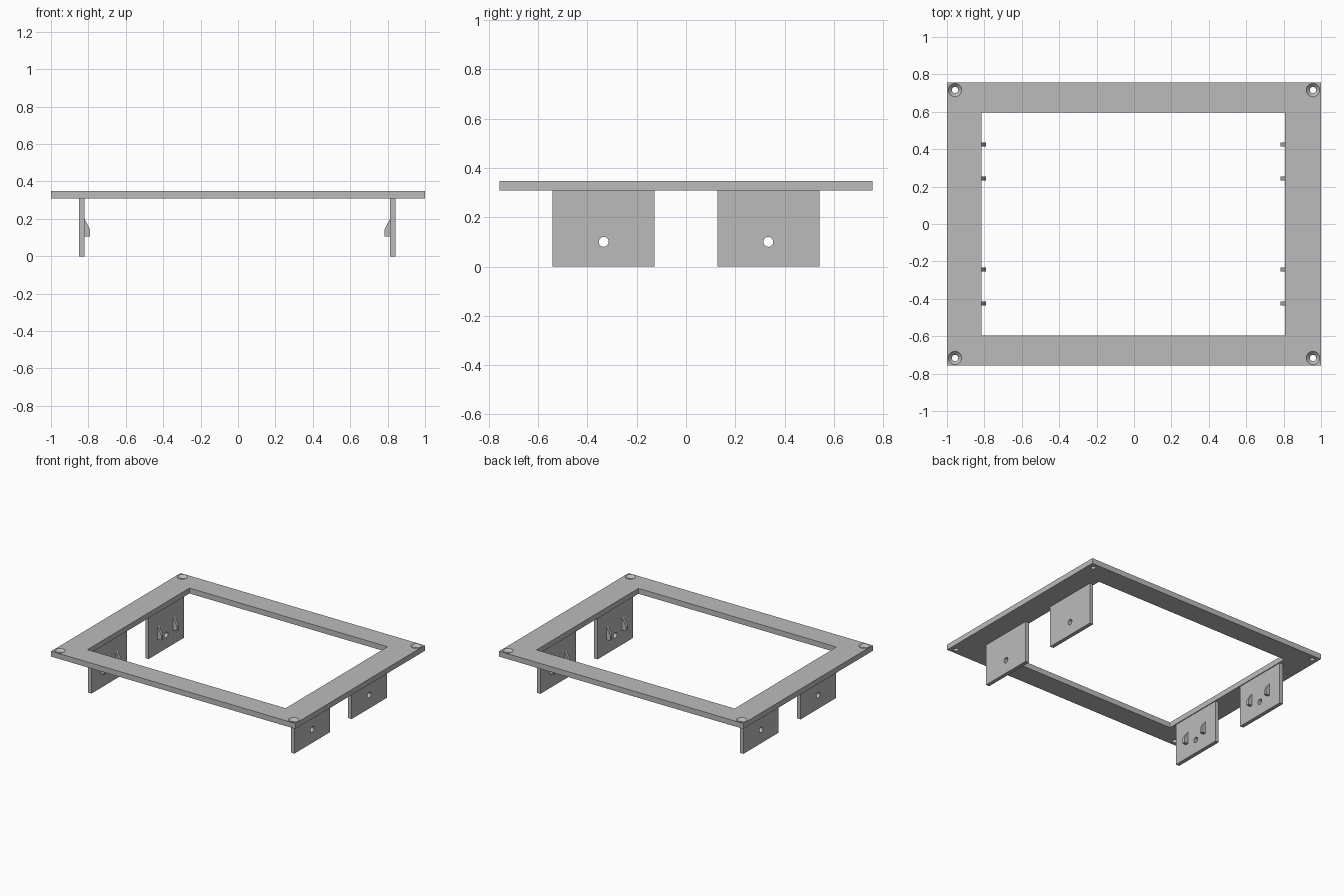
import bpy
import bmesh
from mathutils import Matrix, Vector

cube = bpy.data.objects.get("Cube")
if cube:
    bpy.data.objects.remove(cube, do_unlink=True)

grey = bpy.data.materials.new("plain grey")
grey.use_nodes = True
colour = (0.5, 0.5, 0.5, 1)
grey.diffuse_color = colour
grey.node_tree.nodes["Principled BSDF"].inputs["Base Color"].default_value = colour

BOTTOM, TOP = 0.308, 0.348   # frame underside and top
SHIFT = -0.004               # opening and tabs sit slightly off centre


def finish(name, bm):
    mesh = bpy.data.meshes.new(name)
    bmesh.ops.recalc_face_normals(bm, faces=bm.faces)
    bm.to_mesh(mesh)
    bm.free()
    mesh.materials.append(grey)
    obj = bpy.data.objects.new(name, mesh)
    bpy.context.collection.objects.link(obj)
    return obj


def box(name, low, high):
    low, high = Vector(low), Vector(high)
    bm = bmesh.new()
    place = Matrix.Translation((low + high) / 2) @ Matrix.Diagonal((*(high - low), 1))
    bmesh.ops.create_cube(bm, size=1, matrix=place)
    return finish(name, bm)


def cone(name, centre, r_low, r_high, depth, turn=Matrix()):
    bm = bmesh.new()
    bmesh.ops.create_cone(bm, cap_ends=True, segments=32, radius1=r_low, radius2=r_high,
                          depth=depth, matrix=Matrix.Translation(centre) @ turn)
    return finish(name, bm)


def cut(target, cutter):
    mod = target.modifiers.new("cut", "BOOLEAN")
    mod.operation = "DIFFERENCE"
    mod.solver = "EXACT"
    mod.object = cutter
    bpy.context.view_layer.objects.active = target
    bpy.ops.object.modifier_apply(modifier=mod.name)
    bpy.data.objects.remove(cutter, do_unlink=True)


def smooth_holes(obj):
    bpy.ops.object.select_all(action="DESELECT")
    obj.select_set(True)
    bpy.context.view_layer.objects.active = obj
    bpy.ops.object.shade_smooth_by_angle(angle=0.5)


# Rectangular frame with its opening and countersunk corner holes
frame = box("frame", (-1, -0.757, BOTTOM), (1, 0.757, TOP))
cut(frame, box("opening_cutter", (SHIFT - 0.811, -0.596, 0.2), (SHIFT + 0.811, 0.596, 0.5)))
for x in (-0.957, 0.957):
    for y in (-0.716, 0.716):
        cut(frame, cone("screw_cutter", (x, y, BOTTOM), 0.017, 0.017, 0.2))
        cut(frame, cone("countersink_cutter", (x, y, TOP - 0.01), 0.016, 0.036, 0.0202))
smooth_holes(frame)

# Hanging tabs, each with a screw hole and two wedge hooks facing inwards
INNER, OUTER, HOOK_TIP = 0.817, 0.845, 0.786
hook_profile = [(INNER + 0.002, 0.2), (INNER, 0.2), (HOOK_TIP, 0.142),
                (HOOK_TIP, 0.106), (INNER + 0.002, 0.106)]
for side, s in (("right", -1), ("left", 1)):
    xs = sorted((SHIFT + s * INNER, SHIFT + s * OUTER))
    for end, e in (("front", -1), ("back", 1)):
        ys = sorted((e * 0.128, e * 0.541))
        tab = box(f"{end}_{side}_tab", (xs[0], ys[0], 0), (xs[1], ys[1], BOTTOM))
        cut(tab, cone("tab_hole_cutter", (s * 0.83, e * 0.334, 0.1), 0.02, 0.02, 0.2,
                      Matrix.Rotation(1.5707963, 4, "Y")))
        smooth_holes(tab)
        for place, y in (("inner", 0.243), ("outer", 0.425)):
            bm = bmesh.new()
            face = bm.faces.new([bm.verts.new((SHIFT + s * x, e * y - 0.011, z))
                                 for x, z in hook_profile])
            extruded = bmesh.ops.extrude_face_region(bm, geom=[face])["geom"]
            moved = [v for v in extruded if isinstance(v, bmesh.types.BMVert)]
            bmesh.ops.translate(bm, verts=moved, vec=(0, 0.022, 0))
            finish(f"{end}_{side}_{place}_hook", bm)
